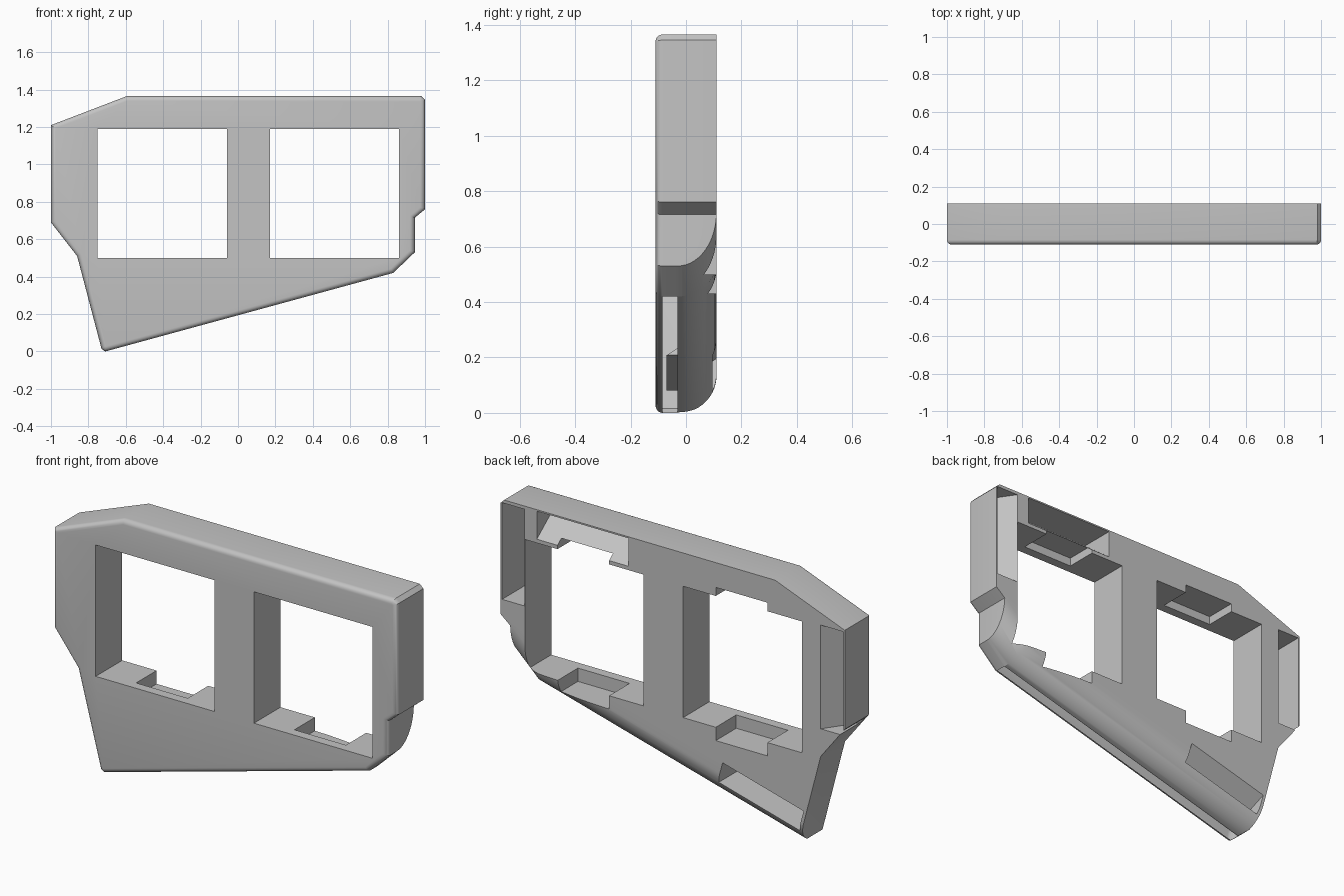
import bpy, bmesh, math
from mathutils import Vector

if "Cube" in bpy.data.objects:
    bpy.data.objects.remove(bpy.data.objects["Cube"], do_unlink=True)

FRONT, BACK, BEYOND = -0.11, 0.11, 0.2
X, Y, Z = Vector((1, 0, 0)), Vector((0, 1, 0)), Vector((0, 0, 1))

grey = bpy.data.materials.new("plain_grey")
grey.use_nodes = True
grey.diffuse_color = (0.55, 0.55, 0.55, 1)
grey.node_tree.nodes["Principled BSDF"].inputs["Base Color"].default_value = (0.55, 0.55, 0.55, 1)


def prism(name, profile, origin, a, b, sweep, round_first=0):
    """Sweep a flat profile (drawn on axes a and b) along a vector."""
    bm = bmesh.new()
    face = bm.faces.new([bm.verts.new(origin + a * p + b * q) for p, q in profile])
    rim = list(face.edges)
    new = bmesh.ops.extrude_face_region(bm, geom=[face], use_keep_orig=True)["geom"]
    bmesh.ops.translate(bm, vec=sweep, verts=[v for v in new if isinstance(v, bmesh.types.BMVert)])
    bmesh.ops.recalc_face_normals(bm, faces=bm.faces)
    if round_first:
        bmesh.ops.bevel(bm, geom=rim, offset=round_first, segments=5, profile=0.5, affect='EDGES')
    mesh = bpy.data.meshes.new(name)
    bm.to_mesh(mesh)
    bm.free()
    mesh.materials.append(grey)
    obj = bpy.data.objects.new(name, mesh)
    bpy.context.collection.objects.link(obj)
    return obj


cutters = []


def cut(*args):
    obj = prism(*args)
    obj.hide_render = True
    cutters.append(obj)


def cut_box(name, x0, x1, y0, y1, z0, z1):
    cut(name, [(x0, z0), (x1, z0), (x1, z1), (x0, z1)], Y * y0, X, Z, Y * (y1 - y0))


def wedge(inner, outer, deep):
    """Pocket section: ramp from the inner edge at the back to the deep outer edge."""
    return [(inner, BACK), (inner, BEYOND), (outer, BEYOND), (outer, deep)]


# Panel body with softened front rim
outline = [(-1, 1.21), (-0.595, 1.365), (0.98, 1.365), (1, 1.345), (1, 0.76), (0.945, 0.715),
           (0.945, 0.53), (0.83, 0.42), (-0.71, 0), (-0.73, 0.015), (-0.86, 0.51), (-1, 0.69)]
panel = prism("window_panel", outline, Y * FRONT, X, Z, Y * (BACK - FRONT), 0.025)

# Two square windows, each with a recess in its sill and head
for x in (-0.75, 0.17):
    cut_box("window_cutter", x, x + 0.69, -0.3, 0.3, 0.5, 1.19)
    cut_box("sill_cutter", x + 0.2, x + 0.5, -0.06, BEYOND, 0.43, 0.6)
    cut_box("head_cutter", x + 0.2, x + 0.5, -0.06, BEYOND, 1.1, 1.235)

# Large rounding along the lower back edges
R = 0.14
arc = [(R - R * math.cos(t), BACK - R + R * math.sin(t))
       for t in (math.pi / 2 * i / 14 for i in range(15))]
rounding = arc + [(R, BEYOND), (-0.1, BEYOND), (-0.1, BACK - R)]


def edge_frame(start, end):
    along = (Vector(end) - Vector(start)).normalized()
    return Vector(start), along, Vector((-along.z, 0, along.x))


low, low_dir, low_in = edge_frame((-0.72, 0, 0), (0.83, 0, 0.42))
cut("bottom_rounding_cutter", rounding, low - low_dir * 0.2, low_in, Y, low_dir * 2.1)
start, side_dir, side_in = edge_frame((0.83, 0, 0.42), (0.945, 0, 0.53))
cut("corner_rounding_cutter", rounding, start - side_dir * 0.3, side_in, Y, side_dir * 0.595)

# Wedge pockets in the back
cut("left_pocket_cutter", wedge(0.862, 0.992, -0.08), Z * 0.84, X, Y, Z * 0.508)
cut("right_pocket_cutter", wedge(-0.86, -0.992, -0.08), Z * 0.655, X, Y, Z * 0.545)
cut("top_pocket_cutter", wedge(1.21, 1.357, -0.08), X * 0.257, Z, Y, X * 0.533)
cut("bottom_pocket_cutter", wedge(0.2, 0.08, -0.07), low + low_dir * 0.012, low_in, Y, low_dir * 0.488)

# Apply every cut, then discard the cutters
bpy.context.view_layer.objects.active = panel
for c in cutters:
    mod = panel.modifiers.new(c.name, 'BOOLEAN')
    mod.operation, mod.solver, mod.object = 'DIFFERENCE', 'EXACT', c
    bpy.ops.object.modifier_apply(modifier=mod.name)
for c in cutters:
    bpy.data.objects.remove(c, do_unlink=True)

bpy.ops.object.select_all(action='DESELECT')
panel.select_set(True)
bpy.ops.object.shade_smooth_by_angle(angle=math.radians(28))
